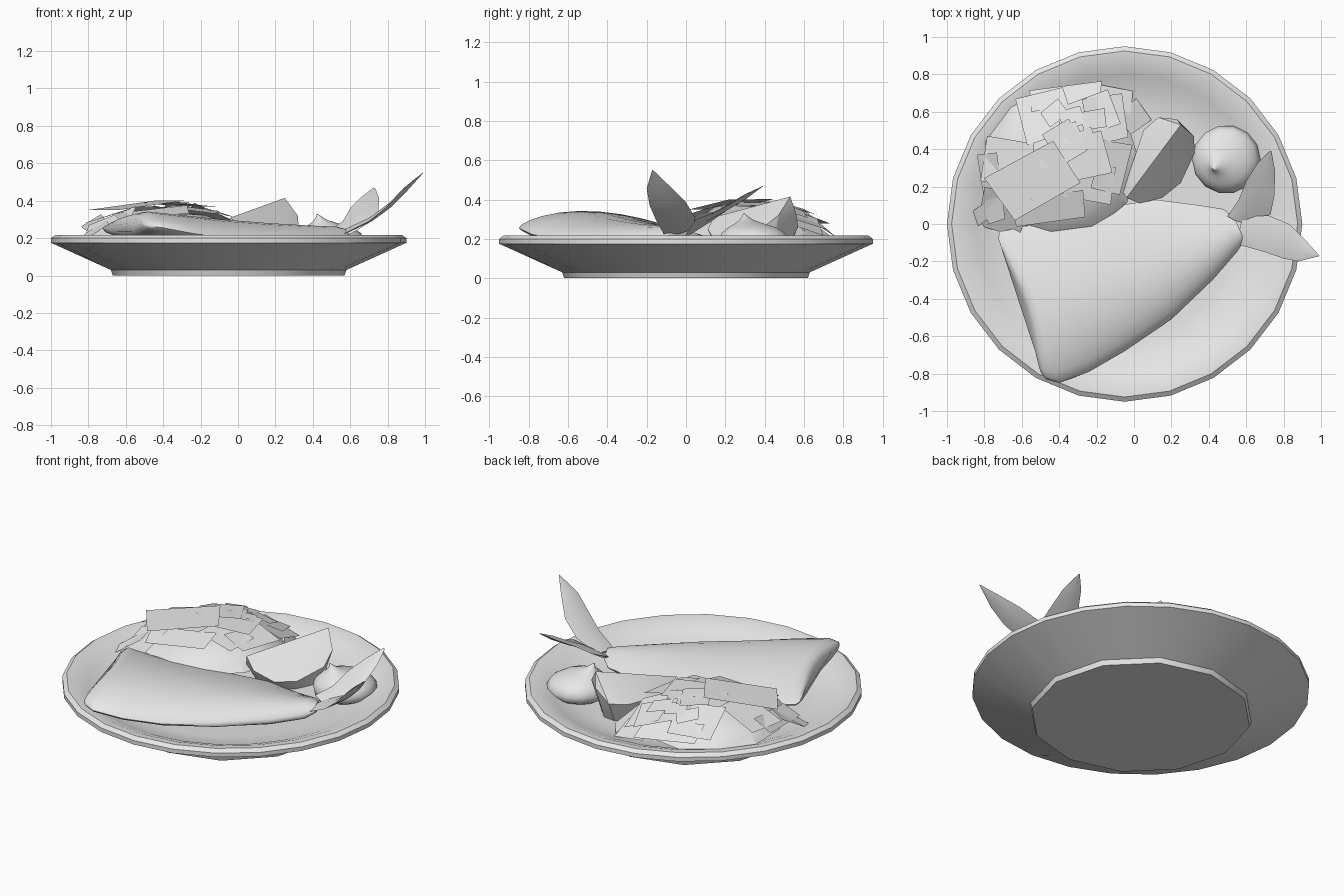
import bpy, bmesh, math, random
from mathutils import Vector

random.seed(4)
grey = bpy.data.materials.new("plain grey")
grey.diffuse_color = (0.8, 0.8, 0.8, 1)


def finish(name, bm, smooth=None, closed=True):
    if closed:
        bmesh.ops.recalc_face_normals(bm, faces=bm.faces)
    me = bpy.data.meshes.new(name)
    bm.to_mesh(me)
    bm.free()
    me.materials.append(grey)
    ob = bpy.data.objects.new(name, me)
    bpy.context.collection.objects.link(ob)
    if smooth:
        bpy.ops.object.select_all(action='DESELECT')
        ob.select_set(True)
        bpy.context.view_layer.objects.active = ob
        bpy.ops.object.shade_smooth_by_angle(angle=math.radians(smooth))
    return ob


def loft(name, rings, smooth=40):
    """Skin a row of closed rings and cap both ends."""
    bm = bmesh.new()
    vs = [[bm.verts.new(p) for p in r] for r in rings]
    for a, b in zip(vs, vs[1:]):
        n = len(a)
        for i in range(n):
            j = (i + 1) % n
            bm.faces.new((a[i], a[j], b[j], b[i]))
    bm.faces.new(vs[0])
    bm.faces.new(vs[-1])
    bmesh.ops.remove_doubles(bm, verts=bm.verts, dist=0.0005)
    return finish(name, bm, smooth)


# Plate: 24-sided dish on a 12-sided foot
profile = [(0.62, 0.0), (0.63, 0.03), (0.95, 0.175), (0.95, 0.2), (0.925, 0.218),
           (0.88, 0.215), (0.8, 0.185), (0.72, 0.15), (0.6, 0.135)]
rings = []
for r, z in profile:
    ring = []
    for i in range(24):
        k = math.cos(math.radians(15)) if (z < 0.1 and i % 2) else 1
        a = math.radians(15 * i)
        ring.append((-0.05 + r * k * math.cos(a), r * k * math.sin(a), z))
    rings.append(ring)
loft("plate", rings, 35)

# Fish body: back edge xy, front edge xy, back z, front z, top z, belly depth, end bulge
sections = [
    (0.54, 0.03, 0.59, -0.09, 0.22, 0.22, 0.25, 0.02, 0),
    (0.48, 0.08, 0.55, -0.15, 0.21, 0.2, 0.262, 0.04, 0),
    (0.35, 0.10, 0.42, -0.30, 0.2, 0.19, 0.267, 0.05, 0),
    (0.12, 0.13, 0.20, -0.51, 0.2, 0.19, 0.28, 0.05, 0),
    (-0.15, 0.09, -0.05, -0.68, 0.2, 0.2, 0.3, 0.06, 0),
    (-0.45, 0.02, -0.24, -0.79, 0.21, 0.225, 0.325, 0.06, 0),
    (-0.66, -0.03, -0.40, -0.85, 0.24, 0.255, 0.342, 0.06, 0.02),
    (-0.72, -0.04, -0.47, -0.83, 0.25, 0.265, 0.33, 0.05, 0.04),
    (-0.725, -0.08, -0.50, -0.79, 0.255, 0.27, 0.3, 0.03, 0.03)]
N = 12
rings = []
for bx, by, fx, fy, zb, zf, zt, depth, bulge in sections:
    top, low = [], []
    for i in range(N + 1):
        t = (1 - math.cos(math.pi * i / N)) / 2
        ze = zb + (zf - zb) * t
        x = bx + (fx - bx) * t + bulge * math.sin(math.pi * t) ** 2
        y = by + (fy - by) * t
        s = abs(math.sin(math.pi * t ** 1.35)) ** 0.6 if 0 < i < N else 0
        top.append((x, y, ze + (zt - ze) * s))
        if 0 < i < N:
            low.append((x, y, ze - depth * math.sin(math.pi * t) ** 0.5))
    rings.append(top + low[::-1])
loft("fish_body", rings, 60)


# Tail fins: thin lens-shaped leaves between two edge curves
def fin(name, left, right, thick=0.012):
    rings = []
    for l, r in zip(left, right):
        l, r = Vector(l), Vector(r)
        w = r - l
        n = w.cross(Vector(left[-1]) - Vector(left[0])).normalized() * thick
        m = (l + r) / 2
        if w.length < 0.02:
            n *= 0.1
        rings.append([l, m + n, r, m - n])
    loft(name, rings, 60)


fin("upper_tail_fin",
    [(0.5, 0.04, 0.25), (0.56, 0.13, 0.29), (0.6, 0.23, 0.36), (0.66, 0.325, 0.42), (0.725, 0.39, 0.47)],
    [(0.6, 0.0, 0.22), (0.73, 0.05, 0.3), (0.75, 0.15, 0.335), (0.755, 0.28, 0.41), (0.735, 0.39, 0.465)])
fin("lower_tail_fin",
    [(0.56, -0.11, 0.22), (0.7, -0.15, 0.29), (0.8, -0.185, 0.37), (0.88, -0.2, 0.455), (0.99, -0.172, 0.55)],
    [(0.58, 0.04, 0.25), (0.72, 0.045, 0.31), (0.83, 0.0, 0.385), (0.92, -0.09, 0.475), (0.99, -0.168, 0.55)])


# Lemon wedge: hull of the ridge, the rind outline and the flat underside
ridge = [(-0.04, 0.14, 0.31), (0.25, 0.53, 0.415)]
rind = [(0.32, 0.47, 0.32), (0.325, 0.38, 0.25), (0.25, 0.22, 0.2), (0.15, 0.14, 0.2),
        (0.03, 0.11, 0.25), (-0.06, 0.17, 0.24), (0.0, 0.32, 0.21), (0.05, 0.5, 0.25),
        (0.13, 0.57, 0.26), (0.23, 0.56, 0.33)]
under = [(0.13 + (x - 0.13) * 0.75, 0.34 + (y - 0.34) * 0.75, 0.13) for x, y, z in rind]
bm = bmesh.new()
for p in ridge + rind + under:
    bm.verts.new(p)
hull = bmesh.ops.convex_hull(bm, input=bm.verts)
loose = [v for v in bm.verts if not v.link_faces]
bmesh.ops.delete(bm, geom=loose, context='VERTS')
finish("lemon_wedge", bm, 25)

# Sauce dollop: onion-shaped blob with an off-centre tip (radius, z, shift toward the tip)
rings = []
for r, z, s in [(0.13, 0.13, 0), (0.175, 0.16, 0), (0.183, 0.195, 0), (0.165, 0.23, 0.05),
                (0.125, 0.258, 0.2), (0.075, 0.278, 0.5), (0.035, 0.297, 0.85),
                (0.015, 0.315, 1.0), (0.003, 0.33, 1.15)]:
    rings.append([(0.493 - 0.06 * s + r * math.cos(math.tau * i / 14),
                   0.345 - 0.045 * s + r * math.sin(math.tau * i / 14), z) for i in range(14)])
loft("sauce_dollop", rings, 60)


# Salad: a low mound with flat leaves lying over it
def mound(x, y):
    u = ((x + 0.39) / 0.5) ** 2 + ((y - 0.32) / 0.47) ** 2
    return 0.14 + 0.215 * max(0, 1 - u ** 1.5)


rings = []
for k in (1.0, 0.88, 0.72, 0.5, 0.25):
    ring = []
    for i in range(11):
        a = math.tau * i / 11
        x = -0.39 + 0.42 * k * math.cos(a)
        y = 0.33 + 0.4 * k * math.sin(a)
        ring.append((x, y, mound(x, y) - 0.015))
    rings.append(ring)
loft("salad_mound", rings, 20)


def leaf(bm, x, y, w, d, yaw, lift):
    """One flat leaf tangent to the mound, with slightly uneven corners."""
    e = 0.04
    gx = (mound(x + e, y) - mound(x - e, y)) / (2 * e) * 0.8
    gy = (mound(x, y + e) - mound(x, y - e)) / (2 * e) * 0.8
    c, s = math.cos(math.radians(yaw)), math.sin(math.radians(yaw))
    vs = []
    for u, v in ((-1, -1), (1, -1), (1, 1), (-1, 1)):
        u *= w / 2 * random.uniform(0.9, 1.1)
        v *= d / 2 * random.uniform(0.9, 1.1)
        dx, dy = u * c - v * s, u * s + v * c
        z = mound(x, y) + lift + gx * dx + gy * dy
        vs.append(bm.verts.new((x + dx, y + dy, max(0.15, z))))
    bm.faces.new(vs)


leaves = [(-0.53, 0.23, 0.42, 0.28, 30, 0.03), (-0.67, 0.33, 0.27, 0.24, -5, 0.01),
          (-0.47, 0.58, 0.26, 0.24, 15, 0.01), (-0.25, 0.58, 0.3, 0.2, 20, 0.015),
          (-0.15, 0.56, 0.2, 0.24, 10, 0.02), (-0.28, 0.36, 0.28, 0.24, 12, 0.025),
          (-0.37, 0.44, 0.16, 0.2, 30, 0.035), (-0.24, 0.22, 0.26, 0.2, -10, 0.01),
          (-0.12, 0.3, 0.16, 0.28, -12, 0.02), (-0.7, 0.06, 0.25, 0.2, -15, 0.02),
          (-0.80, 0.06, 0.22, 0.08, 35, 0.07), (-0.0, 0.57, 0.14, 0.14, 35, 0.03),
          (-0.12, 0.67, 0.22, 0.13, -10, 0.02), (-0.37, 0.68, 0.4, 0.12, 8, 0.01),
          (-0.76, 0.2, 0.1, 0.36, 8, 0.02), (-0.45, 0.08, 0.4, 0.14, 8, 0.01)]
bm = bmesh.new()
for args in leaves:
    leaf(bm, *args)
for i in range(6):
    leaf(bm, random.uniform(-0.45, -0.15), random.uniform(0.25, 0.6),
         0.12, 0.1, random.uniform(-30, 40), 0.035)
finish("salad_leaves", bm, closed=False)
